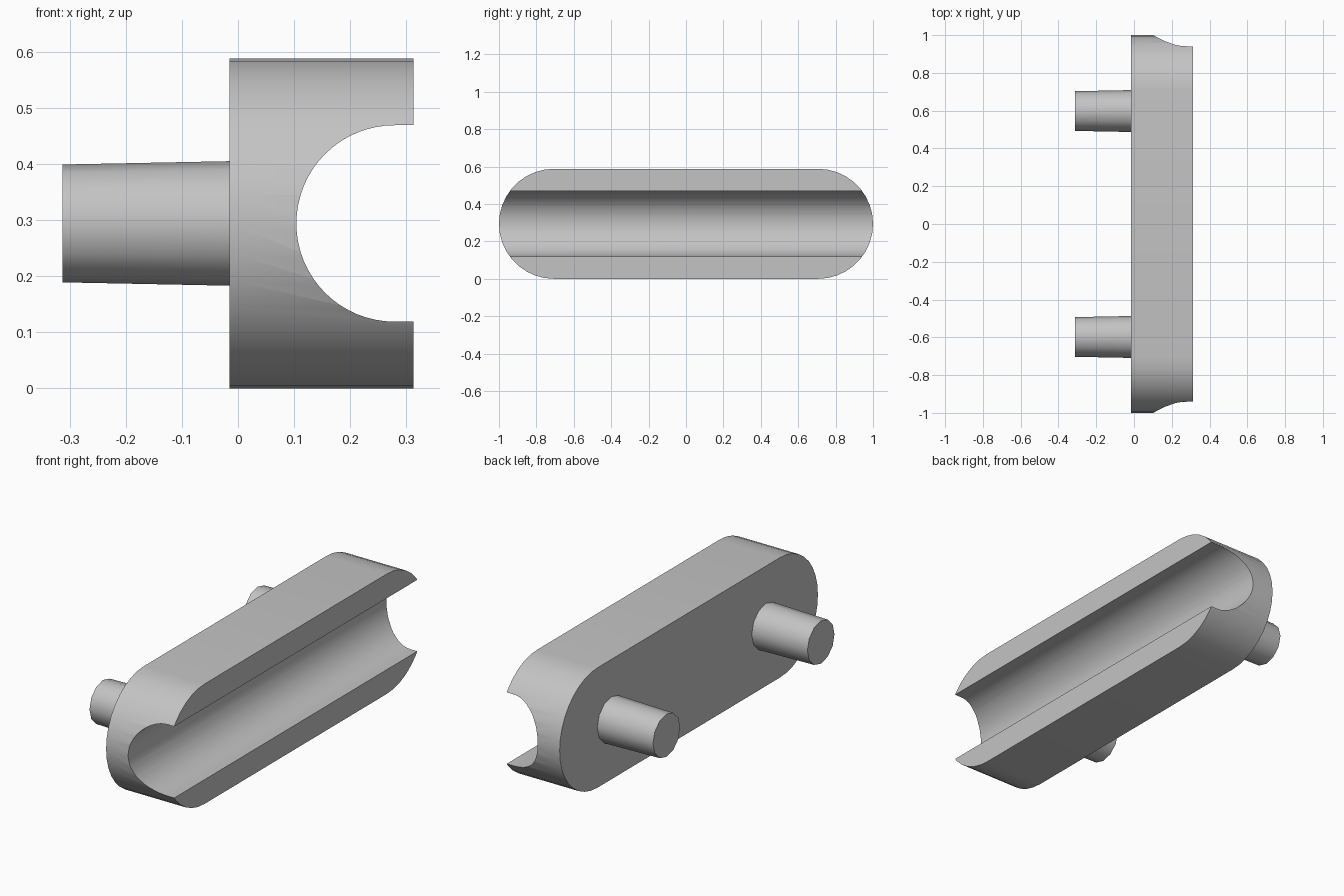
import bpy, bmesh, math
from mathutils import Matrix, Vector

cube = bpy.data.objects.get("Cube")
if cube:
    bpy.data.objects.remove(cube, do_unlink=True)

HALF_H = 0.294              # half the body height, also its end radius
BACK, FRONT = -0.015, 0.313  # body extent along x

grey = bpy.data.materials.new("plain grey")
grey.use_nodes = True
colour = (0.55, 0.55, 0.55, 1)
grey.diffuse_color = colour
grey.node_tree.nodes["Principled BSDF"].inputs["Base Color"].default_value = colour


def make_object(name, bm):
    bmesh.ops.recalc_face_normals(bm, faces=bm.faces)
    mesh = bpy.data.meshes.new(name)
    bm.to_mesh(mesh)
    bm.free()
    mesh.materials.append(grey)
    obj = bpy.data.objects.new(name, mesh)
    bpy.context.collection.objects.link(obj)
    return obj


def prism(name, outline, direction):
    """Extrude a closed outline along a direction."""
    bm = bmesh.new()
    face = bm.faces.new([bm.verts.new(p) for p in outline])
    result = bmesh.ops.extrude_face_region(bm, geom=[face], use_keep_orig=True)
    verts = [g for g in result["geom"] if isinstance(g, bmesh.types.BMVert)]
    bmesh.ops.translate(bm, verts=verts, vec=Vector(direction))
    return make_object(name, bm)


def smooth(obj, angle=25):
    bpy.ops.object.select_all(action="DESELECT")
    obj.select_set(True)
    bpy.context.view_layer.objects.active = obj
    bpy.ops.object.shade_smooth_by_angle(angle=math.radians(angle))


def arc(start, steps):
    """Cosine and sine pairs over a half turn."""
    angles = [start + math.pi * i / steps for i in range(steps + 1)]
    return [(math.cos(a), math.sin(a)) for a in angles]


# Body: a long slot-shaped plate
slot = []
for side in (1, -1):
    for c, s in arc(-side * math.pi / 2, 18):
        slot.append((BACK, side * (1 - HALF_H) + HALF_H * c, HALF_H * (1 + s)))
body = prism("body", slot, (FRONT - BACK, 0, 0))

# Channel: a round-bottomed groove along the whole +x face
RADIUS, CENTRE = 0.175, 0.279
groove = [(CENTRE + RADIUS * c, -1.2, HALF_H + RADIUS * s)
          for c, s in arc(math.pi / 2, 32)]
groove += [(FRONT + 0.1, -1.2, HALF_H - RADIUS), (FRONT + 0.1, -1.2, HALF_H + RADIUS)]
cutter = prism("channel_cutter", groove, (0, 2.4, 0))
cut = body.modifiers.new("channel", "BOOLEAN")
cut.operation = "DIFFERENCE"
cut.solver = "EXACT"
cut.object = cutter
bpy.context.view_layer.objects.active = body
bpy.ops.object.modifier_apply(modifier=cut.name)
bpy.data.objects.remove(cutter, do_unlink=True)
smooth(body)

# Pegs: two slightly tapered pins on the -x face
TIP, ROOT = -0.313, BACK + 0.002
for name, y in (("front_peg", -0.598), ("back_peg", 0.598)):
    bm = bmesh.new()
    place = (Matrix.Translation(((TIP + ROOT) / 2, y, HALF_H))
             @ Matrix.Rotation(math.pi / 2, 4, "Y"))
    bmesh.ops.create_cone(bm, cap_ends=True, segments=12, radius1=0.105,
                          radius2=0.111, depth=ROOT - TIP, matrix=place)
    smooth(make_object(name, bm), 40)
